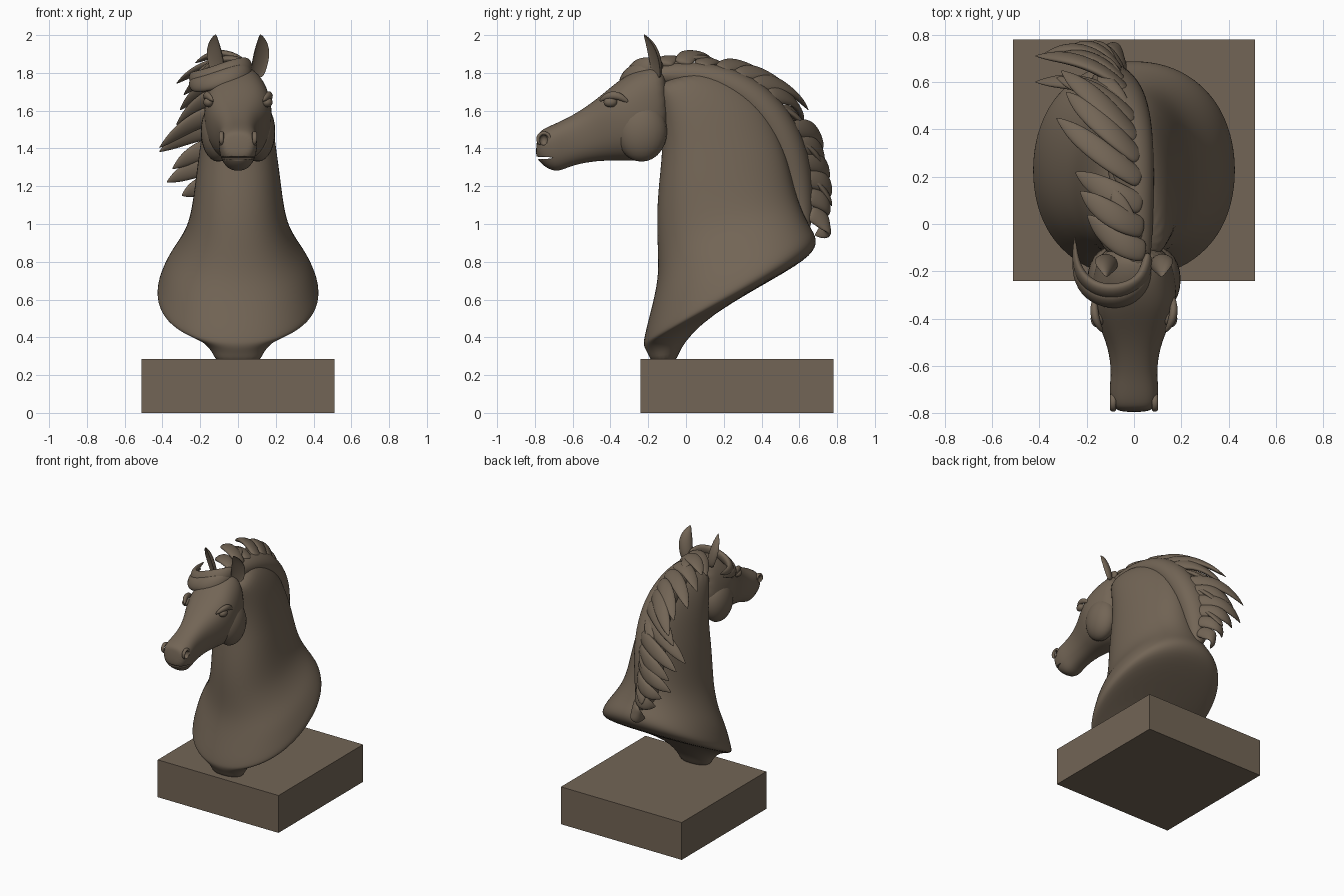
import bpy, bmesh, math
from mathutils import Vector

if "Cube" in bpy.data.objects:
    bpy.data.objects.remove(bpy.data.objects["Cube"])

stone = bpy.data.materials.new("brown stone")
stone.use_nodes = True
colour = (0.17, 0.13, 0.092, 1)
stone.diffuse_color = colour
stone.node_tree.nodes["Principled BSDF"].inputs["Base Color"].default_value = colour


def finish(name, bm, smooth=True, levels=0):
    """Turn a bmesh into a named, coloured object."""
    bmesh.ops.recalc_face_normals(bm, faces=bm.faces)
    mesh = bpy.data.meshes.new(name)
    for face in bm.faces:
        face.smooth = smooth
    bm.to_mesh(mesh)
    bm.free()
    mesh.materials.append(stone)
    obj = bpy.data.objects.new(name, mesh)
    bpy.context.collection.objects.link(obj)
    if levels:
        sub = obj.modifiers.new("smooth", "SUBSURF")
        sub.levels = sub.render_levels = levels
    return obj


def skin(name, rings, levels=2):
    """Bridge closed rings of points and cap both ends."""
    bm = bmesh.new()
    loops = [[bm.verts.new(p) for p in ring] for ring in rings]
    count = len(loops[0])
    for low, high in zip(loops, loops[1:]):
        for i in range(count):
            j = (i + 1) % count
            bm.faces.new((low[i], low[j], high[j], high[i]))
    bm.faces.new(loops[0])
    bm.faces.new(loops[-1])
    return finish(name, bm, levels=levels)


def power(value, exponent):
    return math.copysign(abs(value) ** exponent, value)


def loft(name, sections, exponent, sides=20):
    """Sections: start y, z, end y, z, half width, narrowing toward the end."""
    rings = []
    for ya, za, yb, zb, width, narrow in sections:
        a, b = Vector((0, ya, za)), Vector((0, yb, zb))
        ring = []
        for i in range(sides):
            angle = math.tau * i / sides
            c, s = power(math.cos(angle), exponent), power(math.sin(angle), exponent)
            p = (a + b) / 2 + (b - a) / 2 * c
            p.x = width * s * (1 - narrow * c)
            ring.append(p)
        rings.append(ring)
    return skin(name, rings)


def sweep(name, path, widths, side, flat=0.5, hollow=False, sides=8):
    """Sweep an oval along a path; hollow scoops out one side."""
    rings = []
    for i, p in enumerate(path):
        tangent = (path[min(i + 1, len(path) - 1)] - path[max(i - 1, 0)]).normalized()
        across = (side - tangent * side.dot(tangent)).normalized()
        normal = tangent.cross(across)
        ring = []
        for k in range(sides):
            angle = math.tau * k / sides
            depth = math.sin(angle)
            if hollow and depth < 0:
                depth *= -0.35
            ring.append(p + widths[i] * (across * math.cos(angle) + normal * depth * flat))
        rings.append(ring)
    return skin(name, rings)


def ellipsoid(name, centre, radii):
    bm = bmesh.new()
    bmesh.ops.create_uvsphere(bm, u_segments=24, v_segments=14, radius=1)
    bmesh.ops.scale(bm, vec=radii, verts=bm.verts)
    bmesh.ops.translate(bm, vec=centre, verts=bm.verts)
    return finish(name, bm)


# Plinth
bm = bmesh.new()
bmesh.ops.create_cube(bm, size=1)
bmesh.ops.scale(bm, vec=(1.02, 1.02, 0.285), verts=bm.verts)
bmesh.ops.translate(bm, vec=(0, 0.27, 0.1425), verts=bm.verts)
finish("plinth", bm, smooth=False)

# Chest and neck, from the foot through the slanted rim up to the poll
loft("neck", [
    (-.18, .26, -.05, .26, .12, 0),
    (-.2, .31, -.04, .33, .13, 0),
    (-.22, .34, .1, .51, .22, 0),
    (-.23, .36, .58, .77, .4, 0),
    (-.23, .38, .69, .86, .44, 0),
    (-.215, .45, .7, .93, .425, .02),
    (-.175, .6, .66, .99, .385, .08),
    (-.15, .73, .63, 1.05, .32, .1),
    (-.155, .88, .6, 1.12, .265, .1),
    (-.16, 1.03, .57, 1.22, .24, .12),
    (-.15, 1.2, .54, 1.36, .22, .18),
    (-.13, 1.36, .48, 1.52, .195, .25),
    (-.13, 1.5, .39, 1.67, .175, .3),
    (-.15, 1.64, .22, 1.79, .15, .3),
    (-.18, 1.74, .04, 1.82, .11, .2),
], 0.92)

# Head, from the lips back to the poll
head = loft("head", [
    (-.785, 1.465, -.8, 1.37, .06, 0),
    (-.775, 1.495, -.775, 1.32, .095, .15),
    (-.7, 1.53, -.69, 1.265, .105, .15),
    (-.63, 1.56, -.62, 1.305, .095, .1),
    (-.53, 1.62, -.5, 1.33, .11, .08),
    (-.44, 1.69, -.4, 1.335, .15, .12),
    (-.36, 1.76, -.3, 1.33, .182, .08),
    (-.28, 1.81, -.2, 1.34, .18, 0),
    (-.2, 1.84, -.13, 1.4, .16, 0),
    (-.1, 1.84, -.08, 1.5, .12, 0),
], 0.82)


def carve(cutter):
    cut = head.modifiers.new(cutter.name, "BOOLEAN")
    cut.operation = "DIFFERENCE"
    cut.object = cutter
    cutter.hide_render = True
    cutter.hide_set(True)


carve(ellipsoid("mouth_cutter", (0, -.76, 1.35), (.13, .07, .007)))

# Paired parts of the head
for label, s in (("left", 1), ("right", -1)):
    ellipsoid(label + "_cheek", (s * .105, -.235, 1.49), (.092, .135, .16))
    ellipsoid(label + "_eye", (s * .155, -.4, 1.645), (.028, .036, .027))
    brow = [Vector((s * x, y, z)) for x, y, z in
            ((.13, -.46, 1.65), (.163, -.41, 1.685), (.17, -.35, 1.68), (.165, -.3, 1.64))]
    sweep(label + "_brow", brow, (.008, .025, .025, .006), Vector((0, 0, 1)), 0.8)
    carve(ellipsoid(label + "_nostril_cutter", (s * .092, -.755, 1.445), (.026, .022, .028)))
    rim = [Vector((s * .088, -.752 + .034 * math.cos(a), 1.448 + .036 * math.sin(a)))
           for a in (math.radians(40 * k - 40) for k in range(8))]
    sweep(label + "_nostril_rim", rim, [.004] + [.014] * 6 + [.004], Vector((1, 0, 0)), 0.8)
    ear = [Vector((s * x, y, z)) for x, y, z in
           ((.1, -.16, 1.77), (.115, -.165, 1.83), (.13, -.18, 1.9),
            (.128, -.2, 1.96), (.118, -.225, 2.005))]
    sweep(label + "_ear", ear, (.04, .05, .052, .034, .003),
          Vector((1, s * .6, 0)), 0.8, hollow=True, sides=12)

# Mane body along the crest
crest = [Vector(p) for p in (
    (.02, -.22, 1.79), (.0, 0, 1.795), (-.01, .22, 1.755), (-.03, .4, 1.64),
    (-.06, .52, 1.45), (-.09, .57, 1.27), (-.09, .6, 1.08), (-.04, .63, .94))]
sweep("mane_body", crest, (.05, .085, .1, .115, .12, .115, .09, .03),
      Vector((1, 0, 0)), 0.9, sides=12)


def along(points, u):
    f = min(max(u, 0), 0.999) * (len(points) - 1)
    i = int(f)
    return points[i].lerp(points[i + 1], f - i)


def lock(name, root, control, tip, width, side):
    """A tapering strand of hair on a quadratic curve."""
    steps = 7
    path, widths = [], []
    for i in range(steps + 1):
        t = i / steps
        path.append(root * (1 - t) ** 2 + control * 2 * t * (1 - t) + tip * t * t)
        widths.append(width * (0.55 + 0.9 * t) * (1 - t) ** 0.6 + 0.002)
    return sweep(name, path, widths, side, 0.42)


# Locks rooted on the crest, bulging outward and hooking to the right
tips = [(-.2, .04, 1.8), (-.23, .14, 1.85), (-.25, .22, 1.76), (-.33, .45, 1.74),
        (-.29, .56, 1.68), (-.31, .65, 1.6), (-.33, .62, 1.52), (-.42, .6, 1.4),
        (-.42, .71, 1.38), (-.35, .7, 1.29), (-.38, .72, 1.22), (-.3, .72, 1.15),
        (-.23, .69, 1.06), (-.13, .68, .94)]
middle = Vector((0, .15, 1.2))
for i, tip in enumerate(tips):
    tip = Vector(tip)
    u = 0.08 + 0.78 * i / (len(tips) - 1)
    root = along(crest, u)
    outward = root - middle
    outward.x = 0
    outward.normalize()
    flow = along(crest, u + 0.1) - along(crest, u - 0.05)
    control = root.lerp(tip, 0.35) + outward * (0.13 + 0.09 * u)
    root = root + outward * 0.05 + Vector((.04, 0, 0))
    lock("mane_lock_%d" % (i + 1), root, control, tip, .085, flow)

    # Shorter strand filling the gap on the outer edge
    start = along(crest, u - 0.04) + outward * 0.04
    end = along(crest, u + 0.12) + outward * (0.1 + 0.1 * u) + Vector((-.08, 0, 0))
    if i % 2 and u < 0.8:
        lock("mane_strand_%d" % (i + 1), start, start.lerp(end, 0.5) + outward * 0.05,
             end, .07, Vector((1, 0, 0)))

# Forelock sweeping over the brow to the right
for i, lift in enumerate((0, .035)):
    path = [Vector((x, y + lift, z + lift)) for x, y, z in
            ((.06, -.15, 1.8), (.05, -.26, 1.805), (-.03, -.32, 1.785), (-.13, -.325, 1.755),
             (-.21, -.28, 1.735), (-.25, -.2, 1.74), (-.25, -.08, 1.76))]
    sweep("forelock_%d" % (i + 1), path, (.04, .055, .06, .055, .05, .035, .003),
          Vector((0, .6, 1)), 0.55)
